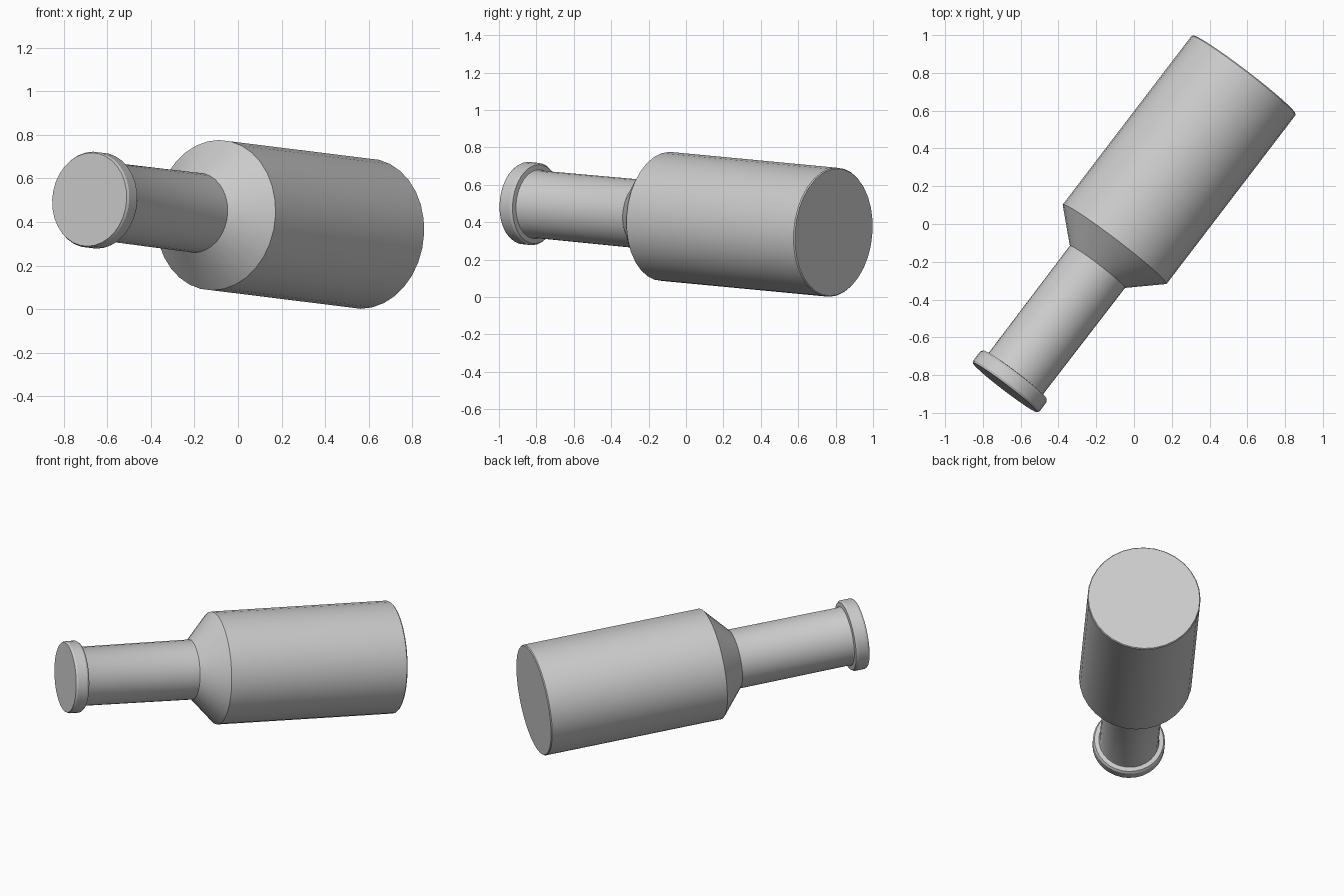
import bpy, bmesh, math
from mathutils import Vector

if "Cube" in bpy.data.objects:
    bpy.data.objects.remove(bpy.data.objects["Cube"])

SIDES = 32
MOUTH = Vector((-0.682, -0.866, 0.503))  # centre of the small end
BASE = Vector((0.583, 0.79, 0.346))      # centre of the large end
AXIS = BASE - MOUTH
LENGTH = AXIS.length

# Half outline: (radius, distance from the mouth along the axis)
PROFILE = [
    (0.215, 0.0), (0.221, 0.012), (0.221, 0.072), (0.212, 0.085),  # lip
    (0.185, 0.088), (0.181, 0.10),                                # under the lip
    (0.184, 0.807),                                               # neck
    (0.346, 0.957),                                               # shoulder
    (0.346, LENGTH - 0.006), (0.341, LENGTH),                     # body
]


def lathe(name, profile, sides):
    """Closed solid of revolution about local z."""
    bm = bmesh.new()
    rings = []
    for r, z in profile:
        rings.append([bm.verts.new((r * math.cos(2 * math.pi * i / sides),
                                    r * math.sin(2 * math.pi * i / sides), z))
                      for i in range(sides)])
    for low, high in zip(rings, rings[1:]):
        for i in range(sides):
            j = (i + 1) % sides
            bm.faces.new((low[i], low[j], high[j], high[i]))
    bm.faces.new(rings[0][::-1])
    bm.faces.new(rings[-1])
    bmesh.ops.recalc_face_normals(bm, faces=bm.faces)
    mesh = bpy.data.meshes.new(name)
    bm.to_mesh(mesh)
    bm.free()
    obj = bpy.data.objects.new(name, mesh)
    bpy.context.collection.objects.link(obj)
    return obj


# Bottle lying on its side, tilted along the mouth-to-base axis
bottle = lathe("bottle", PROFILE, SIDES)
bottle.rotation_euler = AXIS.to_track_quat('Z', 'Y').to_euler()
bottle.location = MOUTH

bpy.context.view_layer.objects.active = bottle
bottle.select_set(True)
bpy.ops.object.shade_smooth_by_angle(angle=math.radians(25))
